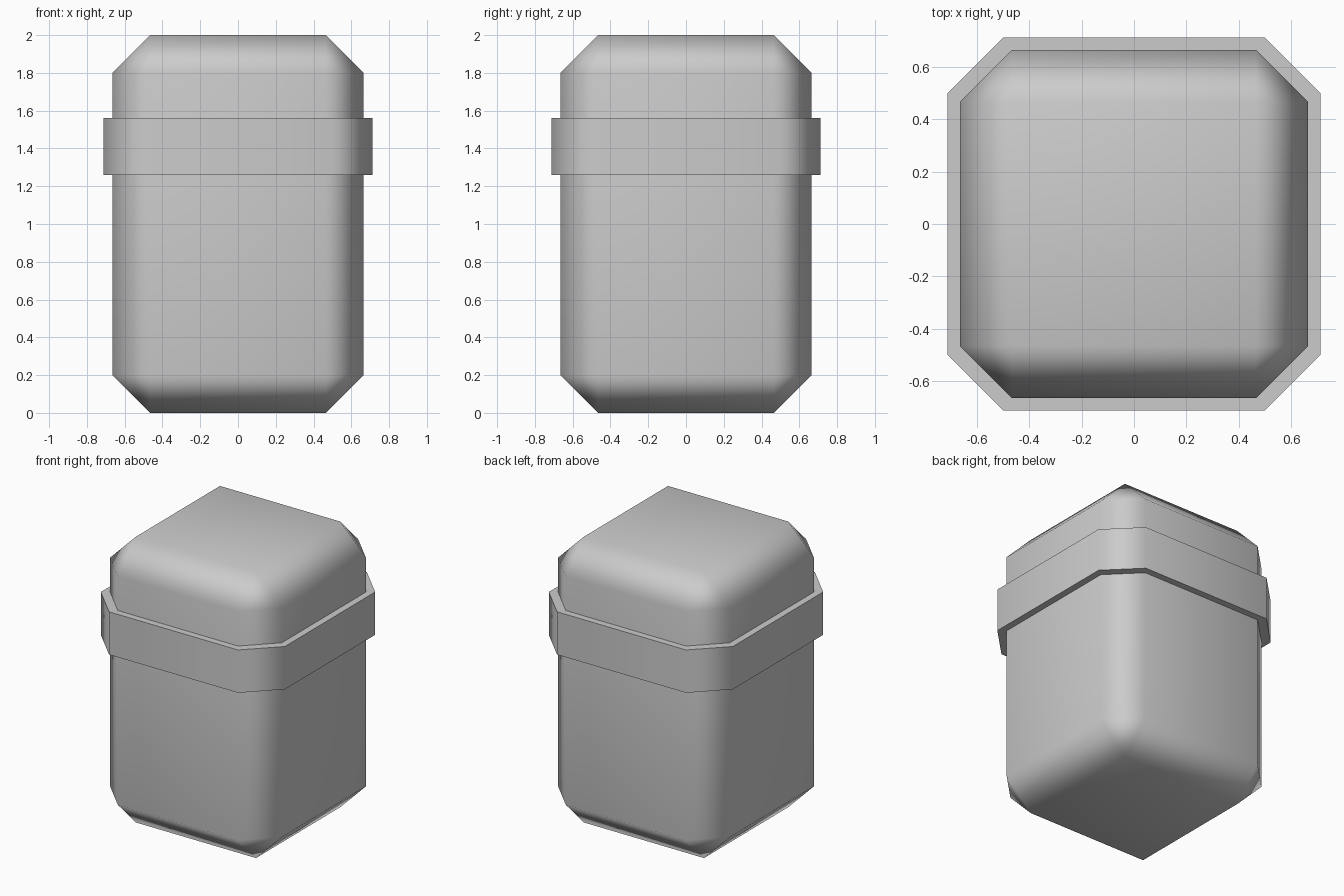
import bpy
import math

default_cube = bpy.data.objects.get("Cube")
if default_cube:
    bpy.data.objects.remove(default_cube, do_unlink=True)

GREY = (0.6, 0.6, 0.6, 1.0)
mat = bpy.data.materials.new("plain grey")
mat.use_nodes = True
mat.diffuse_color = GREY
mat.node_tree.nodes["Principled BSDF"].inputs["Base Color"].default_value = GREY


def chamfered_box(name, width, bottom, top, chamfer, upright_only=False):
    """Square box with single-step chamfers, shaded smooth across them."""
    bpy.ops.mesh.primitive_cube_add(size=1, location=(0, 0, (bottom + top) / 2))
    obj = bpy.context.object
    obj.name = name
    obj.scale = (width, width, top - bottom)
    bpy.ops.object.transform_apply(location=False, rotation=False, scale=True)
    obj.data.materials.append(mat)

    bevel = obj.modifiers.new("chamfer", 'BEVEL')
    bevel.width = chamfer
    bevel.segments = 1
    if upright_only:
        weights = obj.data.attributes.new("bevel_weight_edge", 'FLOAT', 'EDGE')
        for edge in obj.data.edges:
            a, b = (obj.data.vertices[i].co for i in edge.vertices)
            weights.data[edge.index].value = float(abs(a.z - b.z) > 0.01)
        bevel.limit_method = 'WEIGHT'
    bpy.ops.object.modifier_apply(modifier=bevel.name)

    bpy.ops.object.shade_smooth_by_angle(angle=math.radians(60))
    normals = obj.modifiers.new("weighted normals", 'WEIGHTED_NORMAL')
    normals.keep_sharp = True
    return obj


# Tall body with every edge chamfered
chamfered_box("body", 1.33, 0.0, 2.0, 0.2)

# Raised band around the upper body
chamfered_box("band", 1.425, 1.26, 1.56, 0.213, upright_only=True)
